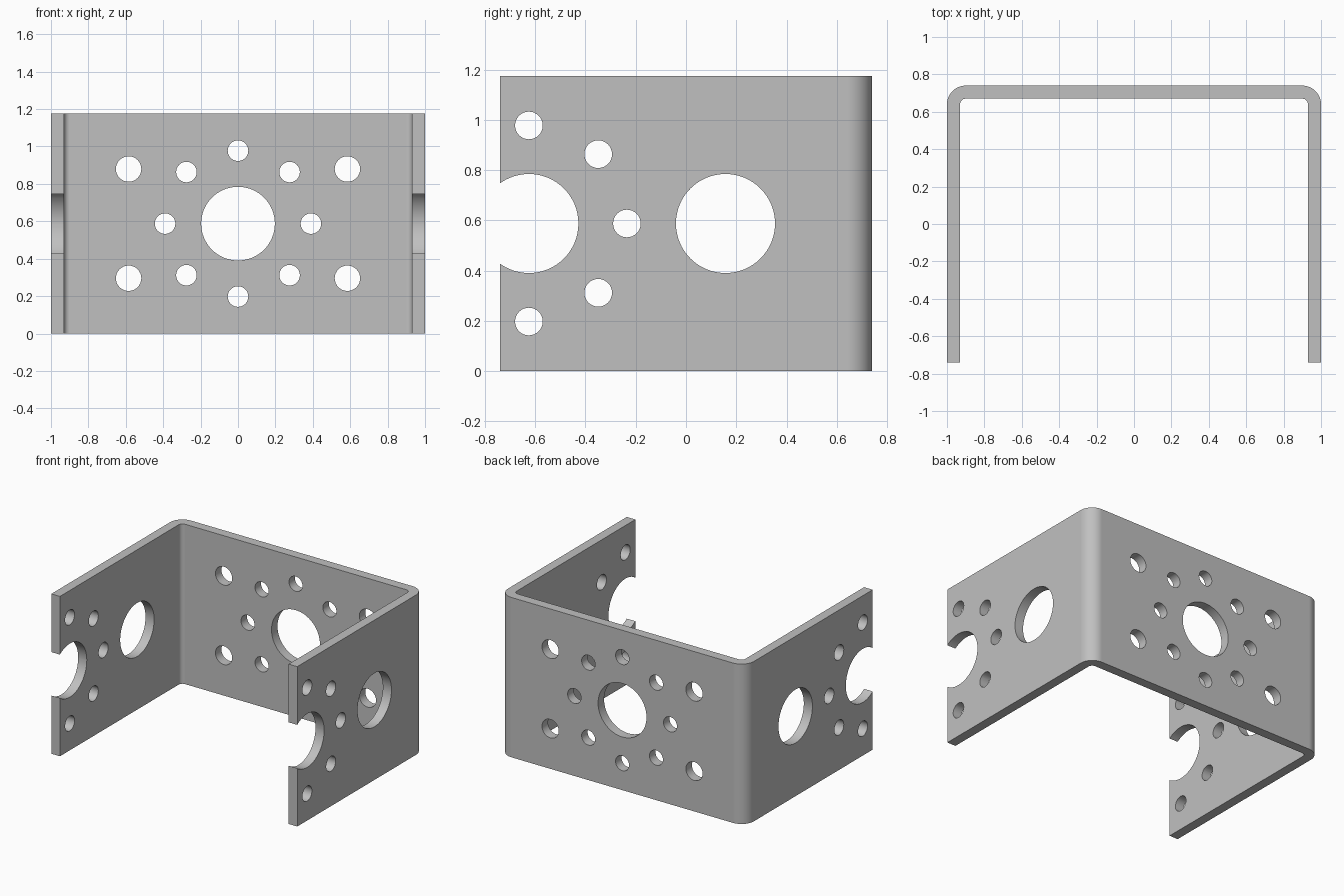
import bpy, bmesh
from math import sin, cos, pi, radians
from mathutils import Matrix, Vector

if "Cube" in bpy.data.objects:
    bpy.data.objects.remove(bpy.data.objects["Cube"], do_unlink=True)

HALF_W, HALF_D, HEIGHT = 1.0, 0.74, 1.175
THICK, BEND = 0.07, 0.1
MID = HEIGHT / 2
BIG, SMALL, MOUNT, RING = 0.197, 0.055, 0.068, 0.39


def new_object(name, bm):
    mesh = bpy.data.meshes.new(name)
    bmesh.ops.recalc_face_normals(bm, faces=bm.faces)
    bm.to_mesh(mesh)
    bm.free()
    obj = bpy.data.objects.new(name, mesh)
    bpy.context.collection.objects.link(obj)
    return obj


def bend(radius, steps=12):
    """Quarter arc from the left side plate round to the back plate."""
    cx, cy = HALF_W - BEND, HALF_D - BEND
    return [(cx + radius * cos(a), cy + radius * sin(a))
            for a in (i * pi / 2 / steps for i in range(steps + 1))]


def half_turn(half):
    """Complete a half path with its mirror image across x = 0."""
    return half + [(-x, y) for x, y in reversed(half)]


# Folded sheet: U-shaped profile extruded upward
outer = half_turn([(HALF_W, -HALF_D)] + bend(BEND))
inner = half_turn([(HALF_W - THICK, -HALF_D)] + bend(BEND - THICK))
bm = bmesh.new()
face = bm.faces.new([bm.verts.new((x, y, 0)) for x, y in outer + inner[::-1]])
top = bmesh.ops.extrude_face_region(bm, geom=[face])["geom"]
bmesh.ops.translate(bm, vec=(0, 0, HEIGHT),
                    verts=[v for v in top if isinstance(v, bmesh.types.BMVert)])
bracket = new_object("bracket", bm)

# Hole cutters
cut = bmesh.new()


def drill(center, radius, length, axis):
    rot = Vector((0, 0, 1)).rotation_difference(Vector(axis)).to_matrix().to_4x4()
    bmesh.ops.create_cone(cut, cap_ends=True, segments=64 if radius > 0.1 else 32,
                          radius1=radius, radius2=radius, depth=length,
                          matrix=Matrix.Translation(center) @ rot)


def back_hole(x, z, radius):
    drill((x, HALF_D, z), radius, 0.4, (0, 1, 0))


def side_hole(y, z, radius):
    drill((0, y, z), radius, 2.4, (1, 0, 0))


# Back plate: bore, ring of eight and four mounting holes
back_hole(0, MID, BIG)
for i in range(8):
    a = i * pi / 4
    back_hole(RING * cos(a), MID + RING * sin(a), SMALL)
for sx in (-1, 1):
    for sz in (-1, 1):
        back_hole(sx * 0.585, MID + sz * 0.292, MOUNT)

# Side plates: bore, open notch and half ring of five
NOTCH_Y = -0.625
side_hole(0.157, MID, BIG)
side_hole(NOTCH_Y, MID, BIG)
for i in range(-2, 3):
    a = i * pi / 4
    side_hole(NOTCH_Y + RING * cos(a), MID + RING * sin(a), SMALL)

cutter = new_object("hole_cutter", cut)
cutter.hide_render = True

bpy.ops.object.select_all(action="DESELECT")
bpy.context.view_layer.objects.active = bracket
bracket.select_set(True)
mod = bracket.modifiers.new("holes", "BOOLEAN")
mod.operation, mod.solver, mod.object = "DIFFERENCE", "EXACT", cutter
bpy.ops.object.modifier_apply(modifier=mod.name)
bpy.data.objects.remove(cutter, do_unlink=True)

# Plain grey metal
grey = bpy.data.materials.new("plain_grey")
grey.use_nodes = True
color = (0.53, 0.53, 0.53, 1)
grey.diffuse_color = color
grey.node_tree.nodes["Principled BSDF"].inputs["Base Color"].default_value = color
bracket.data.materials.clear()
bracket.data.materials.append(grey)

# Smooth bends and bores, flat plates
bpy.ops.object.shade_smooth_by_angle(angle=radians(30))
weighted = bracket.modifiers.new("flat_plates", "WEIGHTED_NORMAL")
weighted.keep_sharp = True
